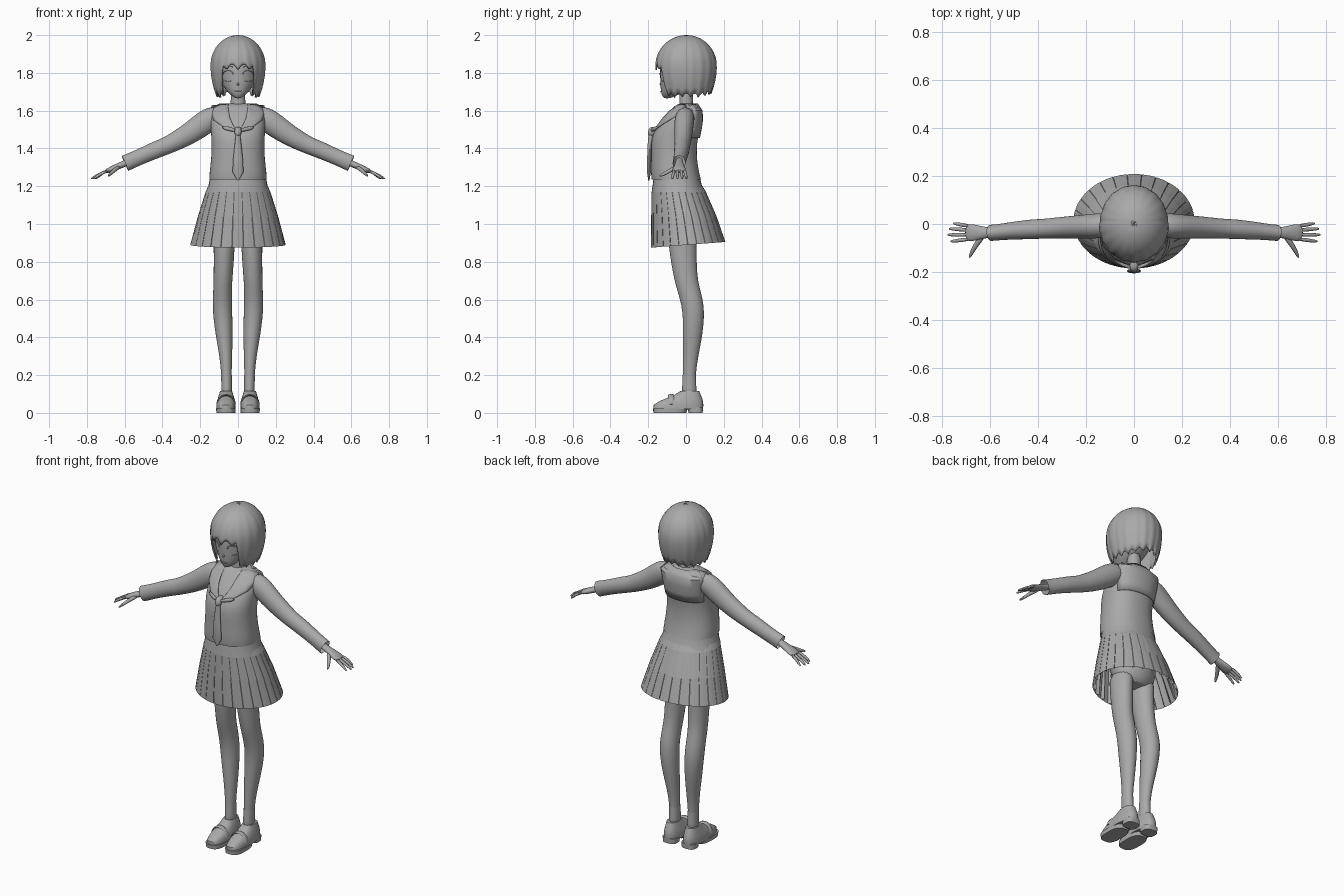
import bpy, bmesh, math
from math import sin, cos, pi, radians
from mathutils import Vector

cube = bpy.data.objects.get("Cube")
if cube:
    bpy.data.objects.remove(cube, do_unlink=True)

GREY = (0.4, 0.4, 0.4, 1)
mat = bpy.data.materials.new("plain_grey")
mat.use_nodes = True
mat.diffuse_color = GREY
mat.node_tree.nodes["Principled BSDF"].inputs["Base Color"].default_value = GREY


def skin(name, rings, closed=True, caps=(True, True), mirror=False, sub=0, thick=0, smooth=45):
    """Join rows of points into a surface, then add modifiers and shading."""
    bm = bmesh.new()
    rows = [[bm.verts.new(p) for p in r] for r in rings]
    n = len(rows[0])
    for a, b in zip(rows, rows[1:]):
        for i in range(n if closed else n - 1):
            j = (i + 1) % n
            bm.faces.new((a[i], a[j], b[j], b[i]))
    if closed:
        for row, cap in ((rows[0], caps[0]), (rows[-1], caps[1])):
            if cap:
                bm.faces.new(row)
    bmesh.ops.recalc_face_normals(bm, faces=bm.faces)
    mesh = bpy.data.meshes.new(name)
    bm.to_mesh(mesh)
    bm.free()
    mesh.materials.append(mat)
    ob = bpy.data.objects.new(name, mesh)
    bpy.context.collection.objects.link(ob)
    if thick:
        ob.modifiers.new("thickness", 'SOLIDIFY').thickness = thick
    if sub:
        s = ob.modifiers.new("subdivision", 'SUBSURF')
        s.levels = s.render_levels = sub
    if mirror:
        ob.modifiers.new("mirror", 'MIRROR')
    if smooth:
        bpy.ops.object.select_all(action='DESELECT')
        ob.select_set(True)
        bpy.context.view_layer.objects.active = ob
        bpy.ops.object.shade_smooth_by_angle(angle=radians(smooth))
    return ob


def spow(v, k):
    return math.copysign(abs(v) ** k, v)


def stack(name, sections, e=2.0, n=24, cx=0, **kw):
    """Horizontal rounded slices: height, half width, front y, back y."""
    rings = []
    for z, rx, yf, yb, *off in sections:
        x0 = off[0] if off else cx
        rings.append([(x0 + rx * spow(cos(2 * pi * i / n), 2 / e),
                       (yf + yb) / 2 + (yb - yf) / 2 * spow(sin(2 * pi * i / n), 2 / e), z)
                      for i in range(n)])
    return skin(name, rings, **kw)


def tube(name, path, n=12, **kw):
    """Elliptical tube: x, y, z, radius along y, other radius."""
    pts = [Vector(p[:3]) for p in path]
    rings = []
    for i, p in enumerate(path):
        t = (pts[min(i + 1, len(pts) - 1)] - pts[max(i - 1, 0)]).normalized()
        u = (Vector((0, 1, 0)) - t * t.y).normalized()
        v = t.cross(u)
        rings.append([pts[i] + u * p[3] * cos(2 * pi * k / n) + v * p[4] * sin(2 * pi * k / n)
                      for k in range(n)])
    return skin(name, rings, **kw)


def surface_y(sections, x, z, side, e=2.0, lift=0.0):
    """Depth of a stacked form at x, z; side is -1 front, 1 back."""
    lo, hi = sections[0], sections[-1]
    for a, b in zip(sections, sections[1:]):
        if a[0] <= z <= b[0]:
            lo, hi = a, b
    f = min(max((z - lo[0]) / (hi[0] - lo[0]), 0), 1)
    rx, yf, yb = (lo[k] + (hi[k] - lo[k]) * f for k in (1, 2, 3))
    depth = max(0, 1 - abs(x / rx) ** e) ** (1 / e)
    return (yf + yb) / 2 + side * ((yb - yf) / 2 * depth + lift)


# Head and neck
FACE = [(1.664, .012, -.118, -.085), (1.685, .042, -.13, -.04), (1.715, .07, -.135, .02),
        (1.76, .096, -.137, .07), (1.82, .112, -.14, .11), (1.9, .11, -.13, .12),
        (1.955, .07, -.08, .08)]
stack("head", FACE, sub=1)
stack("neck", [(1.58, .05, -.045, .05), (1.62, .042, -.035, .04), (1.66, .037, -.035, .035),
               (1.74, .04, -.04, .04)], sub=1)
tube("nose", [(0, -.125, 1.757, .004, .004), (0, -.136, 1.74, .009, .007),
              (0, -.128, 1.73, .004, .004)], sub=1)


# Facial features sit on the face surface
def on_face(x, z, lift):
    return (x, surface_y(FACE, x, z, -1, lift=lift), z)


def face_line(name, pts, r, mirror=True):
    tube(name, [(*on_face(x, z, .001), r, r) for x, z in pts], n=6, mirror=mirror)


skin("eyes", [[on_face(.054 + r * .024 * cos(a * pi / 12), 1.783 + r * .027 * sin(a * pi / 12), .002)
               for a in range(24)] for r in (1, .62, .55, .1)], caps=(False, True), mirror=True)
face_line("upper_lids", [(.054 - .028 * cos(k * pi / 6), 1.79 + .023 * sin(k * pi / 6))
                         for k in range(7)], .0035)
face_line("lower_lids", [(.038, 1.757), (.055, 1.753), (.07, 1.759)], .002)
face_line("eyebrows", [(.03, 1.832), (.055, 1.84), (.078, 1.83)], .003)
face_line("mouth", [(-.018, 1.703), (0, 1.7), (.018, 1.703)], .003, mirror=False)


# Bob hair: dome with a pointed fringe, long side locks and a jagged nape
def hair_point(a, t):
    d = abs(math.degrees(a))
    lock = min(max((d - 34) / 8, 0), 1)
    fringe = 1.815 + .03 * abs(sin(a * 7))
    length = 1.668 + .022 * abs(sin(a * 9)) + .02 * max(0, (d - 120) / 60)
    bottom = fringe + (length - fringe) * lock
    z = bottom + (2 - bottom) * sin(t * pi / 2)
    if z > 1.84:
        r = math.sqrt(max(0, 1 - ((z - 1.84) / .16) ** 2))
    else:
        r = 1 - .26 * ((1.84 - z) / .18) ** 2
    r *= (1 + .012 * (1 - t) * cos(a * 18)) * (1.0 if d < 92 else .975)
    return (.146 * r * sin(a), .003 - .163 * r * cos(a), z)


COLS = 120
skin("hair", [[hair_point(-pi + 2 * pi * i / COLS, t / 14) for i in range(COLS)]
              for t in range(15)], caps=(False, False), thick=.008, smooth=40)

# Blouse
BLOUSE = [(1.235, .152, -.182, .08), (1.27, .152, -.187, .07), (1.35, .141, -.184, .056),
          (1.43, .14, -.186, .058), (1.48, .143, -.176, .07), (1.55, .148, -.13, .08),
          (1.6, .148, -.085, .078), (1.625, .125, -.06, .068), (1.64, .06, -.035, .05)]
stack("blouse", BLOUSE, e=2.3, n=32, sub=1, caps=(False, True))


def on_blouse(x, z, side, lift=.007):
    return (x, surface_y(BLOUSE, x, z, side, 2.3, lift), z)


# Wide collar: two front lapels and a square back flap
inner = [(.052, 1.638), (.05, 1.6), (.042, 1.56), (.026, 1.525), (0, 1.49)]
outer = [(.14, 1.628), (.148, 1.59), (.13, 1.55), (.08, 1.515), (0, 1.483)]
skin("collar_lapels", [[on_blouse(a[0] + (b[0] - a[0]) * k / 6, a[1] + (b[1] - a[1]) * k / 6, -1)
                        for k in range(7)] for a, b in zip(inner, outer)],
     closed=False, mirror=True, thick=.006)
skin("collar_back", [[on_blouse(x * w, z, 1, .01) for x in [k / 6 - 1 for k in range(13)]]
                     for z, w in ((1.455, .128), (1.5, .132), (1.55, .138), (1.6, .14), (1.638, .1))],
     closed=False, thick=.006)

# Neckerchief
stack("tie", [(1.23, .003, -.2, -.193), (1.275, .029, -.206, -.186), (1.34, .026, -.206, -.186),
              (1.42, .018, -.203, -.183), (1.48, .011, -.198, -.17)], n=12)
stack("tie_knot", [(1.465, .012, -.202, -.165), (1.48, .02, -.205, -.16),
                   (1.505, .02, -.198, -.15), (1.515, .012, -.185, -.14)], n=12, sub=1)
tube("tie_wings", [(.01, -.183, 1.495, .008, .007), (.045, -.172, 1.503, .008, .013),
                   (.085, -.15, 1.512, .005, .008)], mirror=True, sub=1)

# Sleeves with open cuffs
tube("sleeves", [(.09, 0, 1.575, .04, .045), (.13, -.005, 1.565, .052, .06),
                 (.17, -.01, 1.542, .053, .066), (.25, -.013, 1.482, .048, .058),
                 (.33, -.017, 1.438, .044, .051), (.38, -.02, 1.413, .041, .046),
                 (.43, -.022, 1.395, .042, .046), (.52, -.029, 1.355, .036, .042),
                 (.57, -.035, 1.333, .034, .043), (.598, -.037, 1.321, .034, .044)],
     n=20, sub=1, mirror=True, caps=(True, False))

# Hands
tube("palms", [(.54, -.034, 1.345, .02, .018), (.605, -.036, 1.318, .021, .017),
               (.64, -.036, 1.303, .028, .017), (.675, -.036, 1.288, .038, .015),
               (.705, -.036, 1.275, .034, .011)], n=16, sub=1, mirror=True)
for label, y0, y1, tip in (("little", -.008, .002, .755), ("ring", -.026, -.02, .772),
                           ("middle", -.045, -.045, .778), ("index", -.063, -.072, .765)):
    tube(label + "_fingers", [(.685, y0, 1.285, .009, .009),
                              (.725, (y0 + y1) / 2, 1.267, .009, .009),
                              (tip - .01, y1, 1.246, .007, .007), (tip, y1, 1.238, .004, .004)],
         n=8, sub=1, mirror=True)
tube("thumbs", [(.625, -.045, 1.305, .012, .013), (.655, -.08, 1.285, .013, .011),
                (.675, -.115, 1.265, .01, .009), (.688, -.143, 1.252, .005, .005)],
     n=8, sub=1, mirror=True)

# Skirt: waistband and knife pleats deepening to the hem
WAIST = [(1.17, .168, -.18, .1), (1.2, .157, -.177, .085), (1.26, .146, -.17, .07)]
stack("waistband", WAIST, n=32, e=2.2)
PLEATS = 26
rings = []
for z, rx, yf, yb, fold in ((1.2, .158, -.178, .088, 0), (1.17, .171, -.181, .105, .02),
                            (1.04, .21, -.182, .16, .05), (.89, .248, -.182, .205, .075)):
    ring = []
    for i in range(PLEATS):
        for step, depth in ((0, 1), (.45, 1.0), (.95, .98), (.8, 0)):
            a = 2 * pi * (i + step) / PLEATS
            r = 1 + fold * (depth - .75)
            drop = .015 * sin(a) if z < 1 else 0
            ring.append((rx * r * cos(a), (yf + yb) / 2 + (yb - yf) / 2 * r * sin(a), z + drop))
    rings.append(ring)
skin("pleated_skirt", rings, caps=(False, False), smooth=0)

# Hips and legs
stack("hips", [(.9, .09, -.07, .06), (.95, .13, -.1, .085), (1.05, .145, -.13, .1),
               (1.18, .14, -.15, .08)], n=24, sub=1)
stack("legs", [(.06, .024, -.02, .055, .06), (.12, .025, -.018, .052, .06),
               (.2, .027, -.016, .05, .061), (.3, .034, -.016, .065, .064),
               (.4, .044, -.016, .086, .073), (.5, .051, -.016, .097, .08),
               (.57, .052, -.024, .095, .083), (.64, .05, -.044, .08, .082),
               (.7, .05, -.062, .063, .08), (.78, .053, -.077, .058, .076),
               (.88, .056, -.092, .055, .073), (.98, .06, -.1, .065, .073)],
      n=20, sub=1, mirror=True)
stack("socks", [(.08, .031, -.024, .058, .06), (.13, .028, -.021, .055, .06),
                (.2, .029, -.018, .053, .061)], n=20, mirror=True, sub=1, caps=(True, False))

# Shoes
stack("shoe_soles", [(0, .05, -.172, .0), (.024, .052, -.175, .01)], e=2.8, cx=.064, mirror=True)
stack("shoe_heels", [(0, .042, .014, .088), (.03, .043, .006, .09)], e=3, cx=.062, mirror=True)
stack("shoe_uppers", [(.02, .05, -.172, .09), (.042, .051, -.172, .092), (.06, .048, -.145, .09),
                      (.075, .044, -.11, .086), (.095, .038, -.062, .078), (.115, .032, -.03, .07)],
      e=2.4, cx=.063, mirror=True, n=28)
tube("shoe_straps", [(.063 - .047 * cos(k * pi / 8), -.078, .045 + .05 * sin(k * pi / 8), .016, .005)
                     for k in range(9)], mirror=True, n=8)
